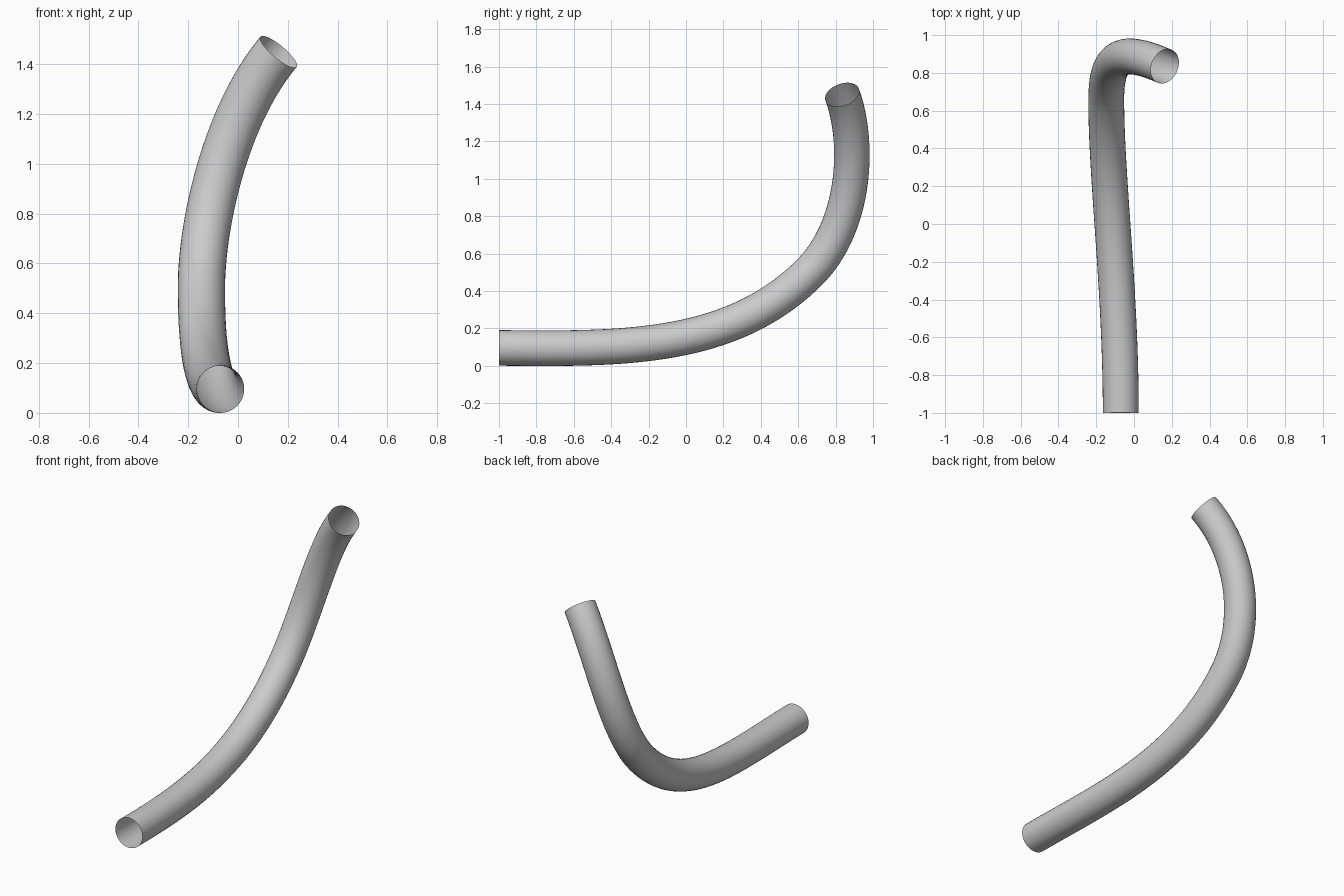
import bpy

if "Cube" in bpy.data.objects:
    bpy.data.objects.remove(bpy.data.objects["Cube"])

# Centreline of the tube: (left handle, point, right handle)
path = [
    ((-0.07, -1.65, 0.096), (-0.07, -1.0, 0.096), (-0.07, -0.35, 0.09)),
    ((-0.147, 0.24, 0.08), (-0.147, 0.66, 0.50), (-0.147, 0.907, 0.747)),
    ((-0.055, 0.93, 1.19), (0.163, 0.835, 1.45), (0.38, 0.74, 1.71)),
]

curve = bpy.data.curves.new("bent_tube", 'CURVE')
curve.dimensions = '3D'
curve.resolution_u = 40
spline = curve.splines.new('BEZIER')
spline.bezier_points.add(len(path) - 1)
for bp, (left, co, right) in zip(spline.bezier_points, path):
    bp.handle_left_type = bp.handle_right_type = 'FREE'
    bp.handle_left, bp.co, bp.handle_right = left, co, right

# Open-ended round section
curve.bevel_depth = 0.095
curve.bevel_resolution = 14
curve.use_fill_caps = False

tube = bpy.data.objects.new("bent_tube", curve)
bpy.context.collection.objects.link(tube)

# Turn into a smooth mesh
bpy.context.view_layer.objects.active = tube
tube.select_set(True)
bpy.ops.object.convert(target='MESH')
bpy.ops.object.shade_smooth()
